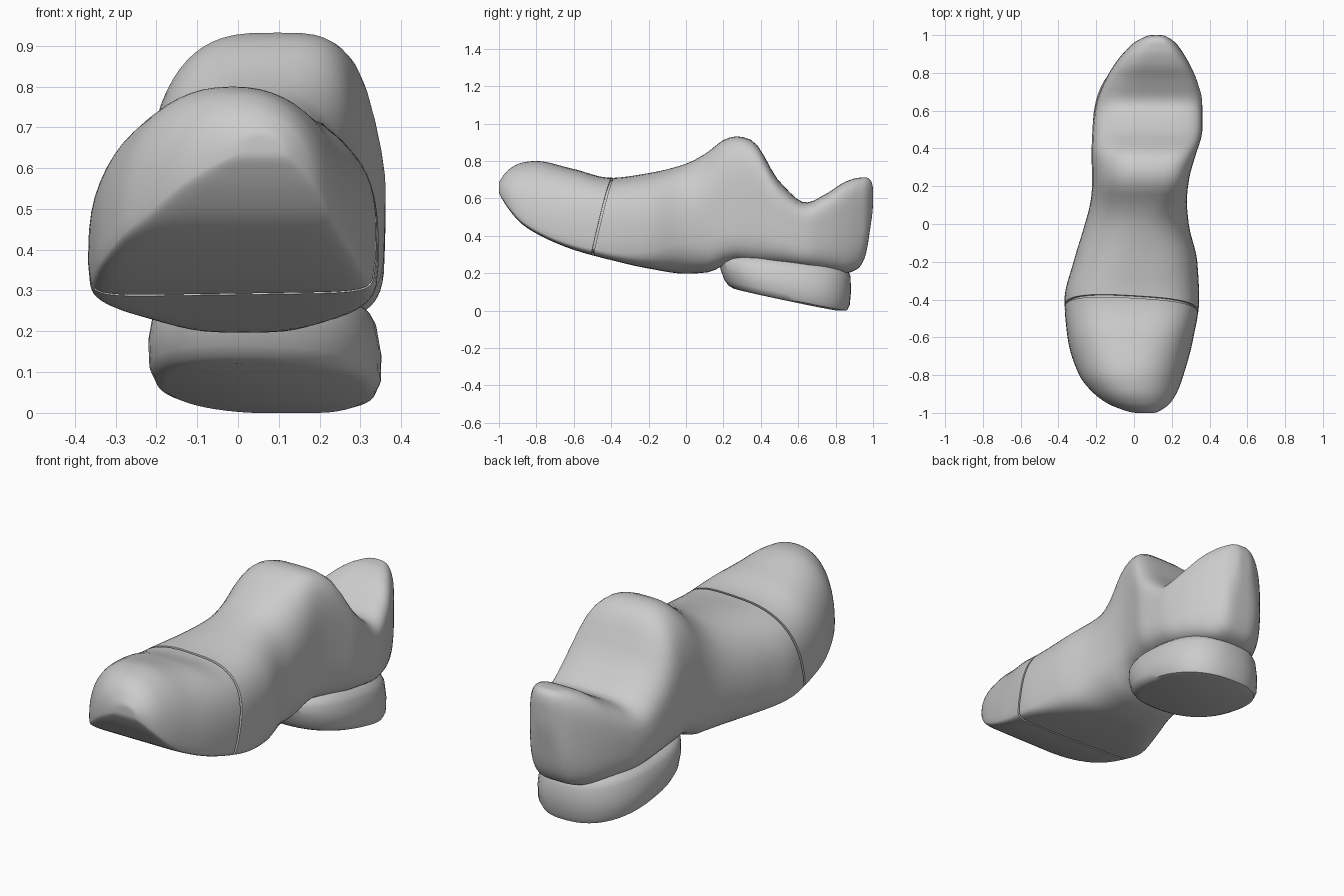
import bpy, bmesh, math
from mathutils import Vector

if "Cube" in bpy.data.objects:
    bpy.data.objects.remove(bpy.data.objects["Cube"])

# Outline: y, top z, bottom z, left x, right x
OUTLINE = [
    (-1.0, .675, .64, .02, .10), (-.985, .71, .60, -.055, .145),
    (-.95, .752, .545, -.14, .19), (-.88, .79, .465, -.23, .233),
    (-.8, .80, .412, -.29, .262), (-.6, .757, .325, -.352, .315),
    (-.4, .71, .27, -.368, .345), (-.2, .735, .225, -.32, .335),
    (0, .785, .197, -.26, .29), (.12, .85, .205, -.23, .28),
    (.2, .912, .24, -.222, .285), (.27, .932, .26, -.222, .297),
    (.35, .912, .25, -.225, .32), (.5, .69, .238, -.22, .36),
    (.64, .578, .222, -.20, .36), (.75, .625, .21, -.158, .335),
    (.85, .688, .20, -.10, .292), (.92, .71, .225, -.043, .25),
    (.96, .712, .295, .0, .22), (.985, .70, .44, .045, .185),
    (1.0, .64, .59, .10, .14)]
# Section shape: y, widest height, top roundness, bottom roundness, bottom taper, top lean
SHAPE = [
    (-1.0, .2, 2, 4, .98, 0), (-.75, .12, 2.3, 8, .98, 0), (-.42, .22, 3.0, 8, .96, .02),
    (0, .38, 2.3, 3.5, .86, .03), (.25, .36, 3.4, 4, .95, .06), (.6, .5, 3.8, 4.2, .95, .05),
    (.9, .55, 3.5, 4, .94, .02), (1.0, .5, 2.5, 2.5, .95, 0)]


def angle_of(y):
    return math.acos(-max(-1, min(1, y)))


def interp(rows, y):
    """Monotone cubic interpolation of table rows, rounded at both ends."""
    us, u, n = [angle_of(r[0]) for r in rows], angle_of(y), len(rows)
    k = max(i for i in range(n - 1) if us[i] <= u or i == 0)
    h = us[k + 1] - us[k]
    t = min(max((u - us[k]) / h, 0), 1)
    out = []
    for c in range(1, len(rows[0])):
        d = [(rows[i + 1][c] - rows[i][c]) / (us[i + 1] - us[i]) for i in range(n - 1)]

        def tan(i):
            if i == 0 or i == n - 1:
                return d[min(i, n - 2)]
            a, b = d[i - 1], d[i]
            return 2 * a * b / (a + b) if a * b > 0 else 0
        p, q = rows[k][c], rows[k + 1][c]
        out.append(p * (2*t**3 - 3*t*t + 1) + q * (3*t*t - 2*t**3)
                   + h * (tan(k) * (t**3 - 2*t*t + t) + tan(k + 1) * (t**3 - t*t)))
    return out


def spow(v, e):
    return math.copysign(abs(v) ** e, v)


def section(y, inset, count=60):
    zt, zb, xl, xr = interp(OUTLINE, y)
    m, nt, nb, taper, lean = interp(SHAPE, y)
    zm = zb + (zt - zb) * m
    cx, hw = (xl + xr) / 2, (xr - xl) / 2 - inset
    ring = []
    for i in range(count):
        a = 2 * math.pi * i / count
        c, s = math.cos(a), math.sin(a)
        n = nt if s >= 0 else nb
        x, z = spow(c, 2 / n), spow(s, 2 / n)
        if s < 0:
            x *= 1 - (1 - taper) * z * z
        shift = lean * z * z if s > 0 else 0
        x = cx + hw * x + shift * (1 - max(x, 0) * .5)
        ring.append((x, y, zm + z * ((zt - zm if s >= 0 else zm - zb) - inset)))
    return ring


def loft(name, rings, cuts=()):
    """Skin rings with quads, cap the ends, trim by planes and shade."""
    bm = bmesh.new()
    loops = [[bm.verts.new(p) for p in r] for r in rings]
    n = len(rings[0])
    for a, b in zip(loops, loops[1:]):
        for i in range(n):
            bm.faces.new((a[i], a[(i + 1) % n], b[(i + 1) % n], b[i]))
    bm.faces.new(loops[0])
    bm.faces.new(loops[-1])
    for co, no in cuts:
        r = bmesh.ops.bisect_plane(bm, geom=bm.verts[:] + bm.edges[:] + bm.faces[:],
                                   plane_co=co, plane_no=no, clear_outer=True)
        edges = [e for e in r['geom_cut'] if isinstance(e, bmesh.types.BMEdge)]
        bmesh.ops.holes_fill(bm, edges=edges)
    bmesh.ops.recalc_face_normals(bm, faces=bm.faces[:])
    me = bpy.data.meshes.new(name)
    bm.to_mesh(me)
    bm.free()
    ob = bpy.data.objects.new(name, me)
    bpy.context.collection.objects.link(ob)
    bpy.ops.object.select_all(action='DESELECT')
    ob.select_set(True)
    bpy.context.view_layer.objects.active = ob
    bpy.ops.object.shade_smooth_by_angle(angle=math.radians(40))
    return ob


# Upper split into toe cap and body by a slanted seam, with a recessed core in the gap
full = [section(-math.cos(math.pi * i / 80), 0) for i in range(81)]
core = [section(-.7 + .5 * i / 16, .014) for i in range(17)]
normal = Vector((.06, 1, -.235)).normalized()
seam = Vector((0, -.388, .70))
front, back = seam - normal * .006, seam + normal * .006
loft("toe_cap", full, [(front, normal)])
loft("shoe_body", full, [(back, -normal)])
loft("seam_core", core, [(seam + normal * .02, normal), (seam - normal * .02, -normal)])

# Heel block: stacked tilted ovals, (z at middle, slope, half width, front y, back y)
HEEL = [(.29, -.10, .21, .25, .82), (.25, -.11, .258, .19, .866),
        (.225, -.12, .272, .175, .88), (.16, -.17, .284, .185, .882),
        (.10, -.20, .282, .205, .876), (.072, -.21, .268, .225, .862),
        (.062, -.21, .245, .25, .835)]
rings = []
for z, slope, hw, y0, y1 in HEEL:
    ring = []
    for i in range(48):
        a = 2 * math.pi * i / 48
        x = hw * spow(math.cos(a), 2 / 2.4)
        y = (y0 + y1) / 2 + (y1 - y0) / 2 * spow(math.sin(a), 2 / 2.4)
        # the outline shifts slightly sideways towards the back
        cx = .065 + .06 * (y - .52)
        ring.append((cx + x, y, max(0, z + slope * (y - .53) - .03 * x)))
    rings.append(ring)
loft("heel", rings)
